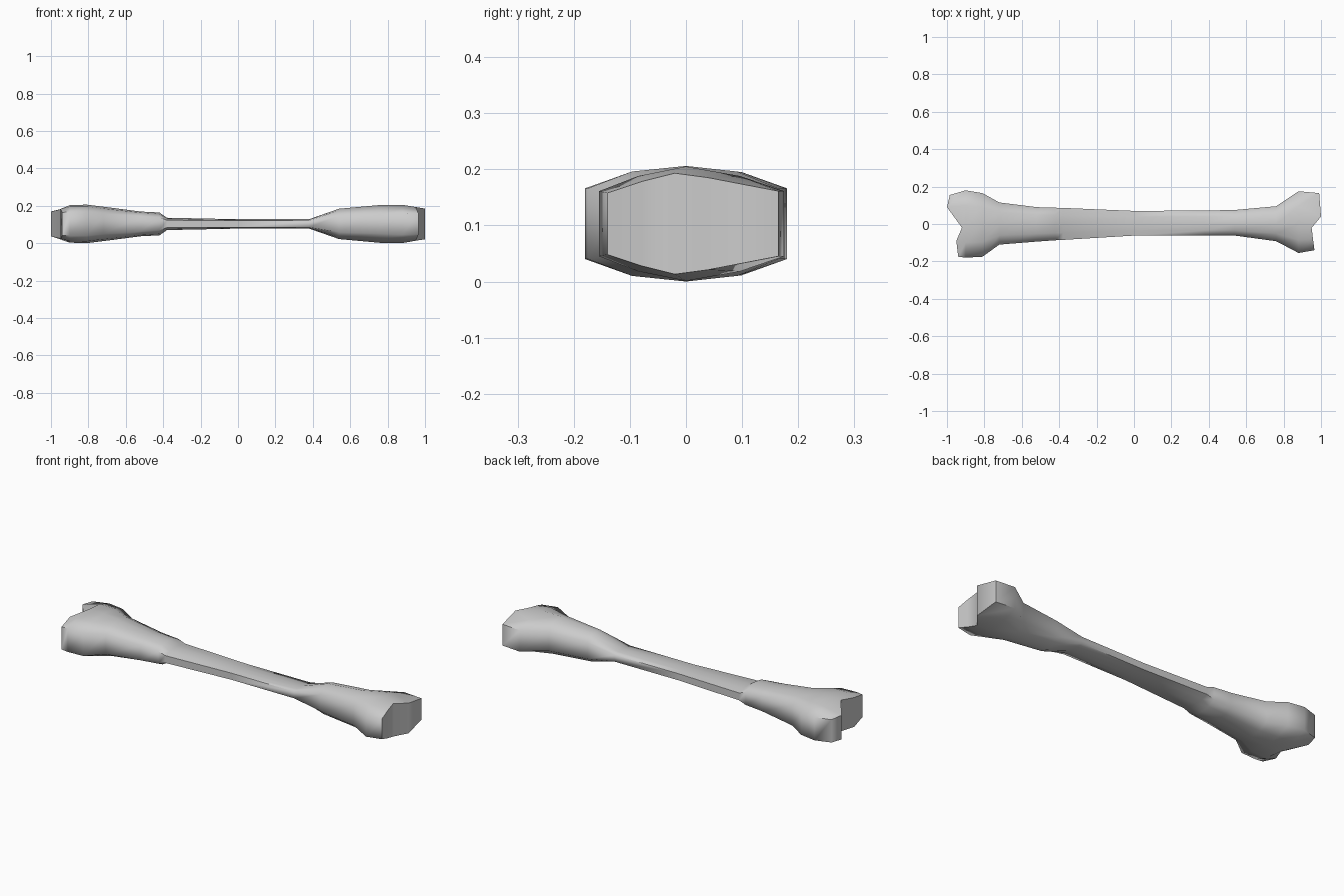
import bpy, bmesh, math

cube = bpy.data.objects.get("Cube")
if cube:
    bpy.data.objects.remove(cube, do_unlink=True)

MID_Z = 0.103

# Cross-sections: x, front y, back y, half heights at rim, between and ridge
sections = [
    (-0.90, -0.18, 0.18, 0.063, 0.092, 0.1),
    (-0.81, -0.175, 0.165, 0.063, 0.093, 0.103),
    (-0.72, -0.11, 0.115, 0.055, 0.082, 0.092),
    (-0.52, -0.094, 0.09, 0.04, 0.06, 0.066),
    (-0.42, -0.087, 0.087, 0.034, 0.053, 0.061),
    (-0.38, -0.085, 0.086, 0.02, 0.028, 0.033),
    (0.0, -0.062, 0.07, 0.018, 0.022, 0.025),
    (0.38, -0.062, 0.072, 0.018, 0.022, 0.025),
    (0.54, -0.062, 0.075, 0.045, 0.072, 0.081),
    (0.76, -0.092, 0.095, 0.052, 0.085, 0.101),
    (0.88, -0.155, 0.175, 0.058, 0.085, 0.102),
]
# Knuckle ends: x, y, half height, from front to back, with a notch between
left_end = [(-0.94, -0.175, 0.062), (-0.95, -0.09, 0.08), (-0.92, -0.02, 0.085),
            (-1.0, 0.09, 0.066), (-0.985, 0.155, 0.062)]
right_end = [(0.965, -0.14, 0.055), (0.957, -0.08, 0.075), (0.95, -0.02, 0.09),
             (1.0, 0.04, 0.082), (0.99, 0.165, 0.058)]


def spread(x, front, back, rim, between, ridge):
    """Five points across one section, from front to back."""
    ys = (front, front * 0.55, 0, back * 0.55, back)
    return list(zip([x] * 5, ys, (rim, between, ridge, between, rim)))


rows = [left_end] + [spread(*s) for s in sections] + [right_end]

# Loft closed rings through all the sections
bm = bmesh.new()
rings = []
for row in rows:
    top = [bm.verts.new((x, y, MID_Z + h)) for x, y, h in row]
    low = [bm.verts.new((x, y, MID_Z - h)) for x, y, h in row]
    rings.append(top + low[::-1])
for a, b in zip(rings, rings[1:]):
    for i in range(len(a)):
        j = (i + 1) % len(a)
        bm.faces.new((a[i], a[j], b[j], b[i]))

# Close each knuckle end with upright strips
for ring in (rings[0], rings[-1]):
    for i in range(4):
        bm.faces.new((ring[i], ring[i + 1], ring[-2 - i], ring[-1 - i]))
bmesh.ops.recalc_face_normals(bm, faces=bm.faces[:])

mesh = bpy.data.meshes.new("bone")
bm.to_mesh(mesh)
bm.free()
bone = bpy.data.objects.new("bone", mesh)
bpy.context.collection.objects.link(bone)

# Single pale grey finish
grey = bpy.data.materials.new("pale grey")
grey.use_nodes = True
colour = (0.6, 0.6, 0.6, 1)
grey.diffuse_color = colour
grey.node_tree.nodes["Principled BSDF"].inputs["Base Color"].default_value = colour
mesh.materials.append(grey)

bpy.ops.object.select_all(action="DESELECT")
bone.select_set(True)
bpy.context.view_layer.objects.active = bone
bpy.ops.object.shade_smooth_by_angle(angle=math.radians(70))
